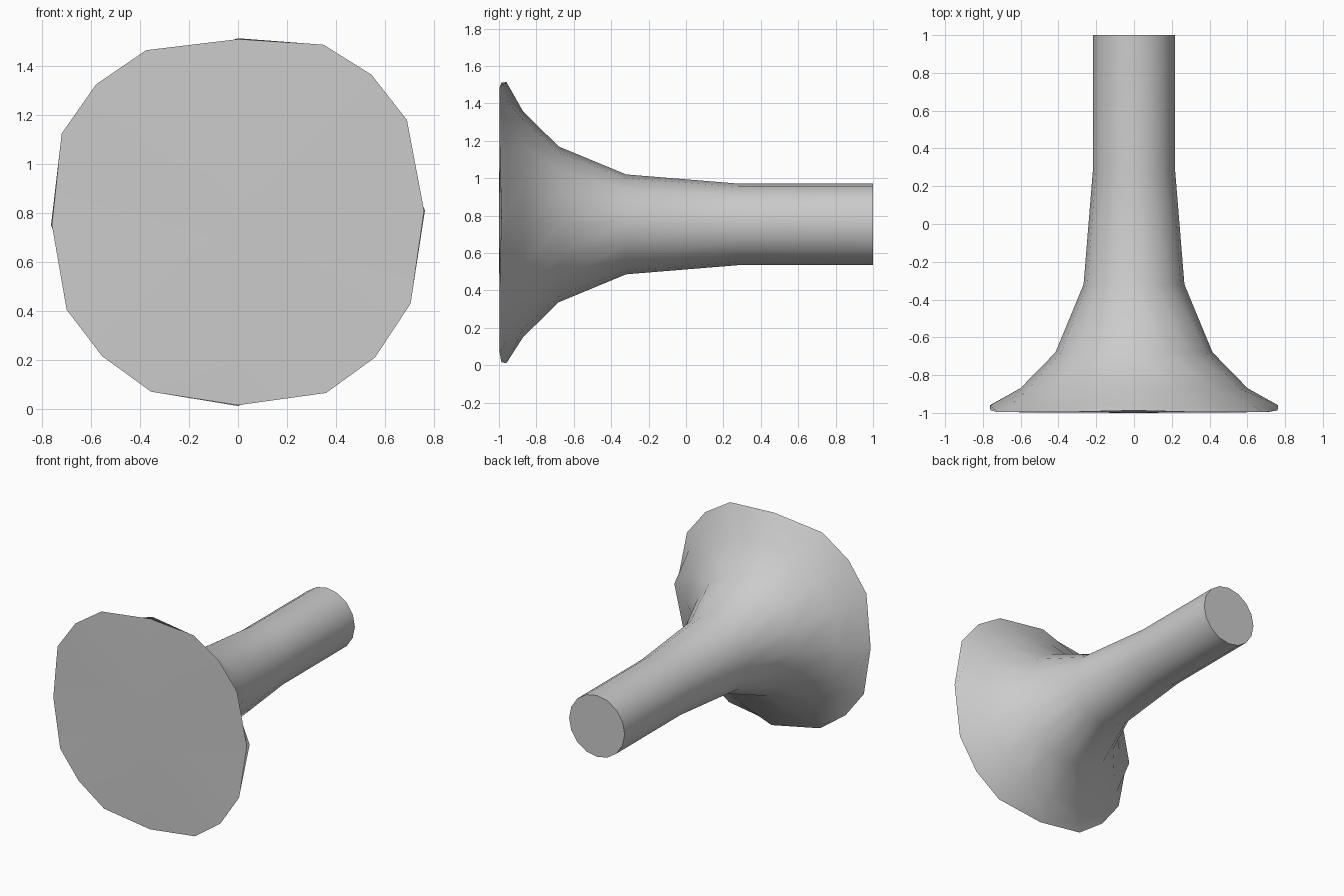
import bpy, bmesh, math

cube = bpy.data.objects.get("Cube")
if cube:
    bpy.data.objects.remove(cube)

grey = bpy.data.materials.new("plain grey")
grey.use_nodes = True
colour = (0.6, 0.6, 0.6, 1)
grey.diffuse_color = colour
grey.node_tree.nodes["Principled BSDF"].inputs["Base Color"].default_value = colour

SIDES = 16
CZ = 0.753
# Uneven rim outline (x, z), clockwise from the top
RIM = [(0, 1.51), (0.35, 1.487), (0.545, 1.365), (0.69, 1.18),
       (0.76, 0.81), (0.705, 0.43), (0.56, 0.21), (0.36, 0.065),
       (0, 0.015), (-0.355, 0.07), (-0.555, 0.215), (-0.70, 0.405),
       (-0.76, 0.75), (-0.72, 1.125), (-0.58, 1.325), (-0.375, 1.465)]
# Stem and flare profile (y, radius), back to front
PROFILE = [(1.0, 0.218), (0.28, 0.218), (-0.32, 0.267),
           (-0.68, 0.416), (-0.87, 0.602)]

bm = bmesh.new()
rings = []
# Round stem sections
for y, r in PROFILE:
    rings.append([bm.verts.new((r * math.sin(i * math.tau / SIDES), y,
                                CZ + r * math.cos(i * math.tau / SIDES)))
                  for i in range(SIDES)])
# Back edge of the rim, thicker at the four quarter points
back, front = [], []
for i, (x, z) in enumerate(RIM):
    quarter = i % 4 == 0
    k = 1.005 if quarter else 0.905
    back.append(bm.verts.new((x * k, -0.96, CZ + (z - CZ) * k)))
    front.append(bm.verts.new((x, -0.987 if quarter else -0.996, z)))
rings += [back, front]

# Skin between the sections
for a, b in zip(rings, rings[1:]):
    for i in range(SIDES):
        j = (i + 1) % SIDES
        bm.faces.new((a[i], a[j], b[j], b[i]))
# Flat stem end and front disc
bm.faces.new(rings[0])
centre = bm.verts.new((0, -1.0, CZ))
for i in range(SIDES):
    bm.faces.new((front[i], front[(i + 1) % SIDES], centre))
bmesh.ops.recalc_face_normals(bm, faces=bm.faces[:])

mesh = bpy.data.meshes.new("flared_knob")
bm.to_mesh(mesh)
bm.free()
mesh.materials.append(grey)
knob = bpy.data.objects.new("flared_knob", mesh)
bpy.context.collection.objects.link(knob)

# Smooth body with crisp rim and end
bpy.ops.object.select_all(action='DESELECT')
knob.select_set(True)
bpy.context.view_layer.objects.active = knob
bpy.ops.object.shade_smooth_by_angle(angle=math.radians(35))
